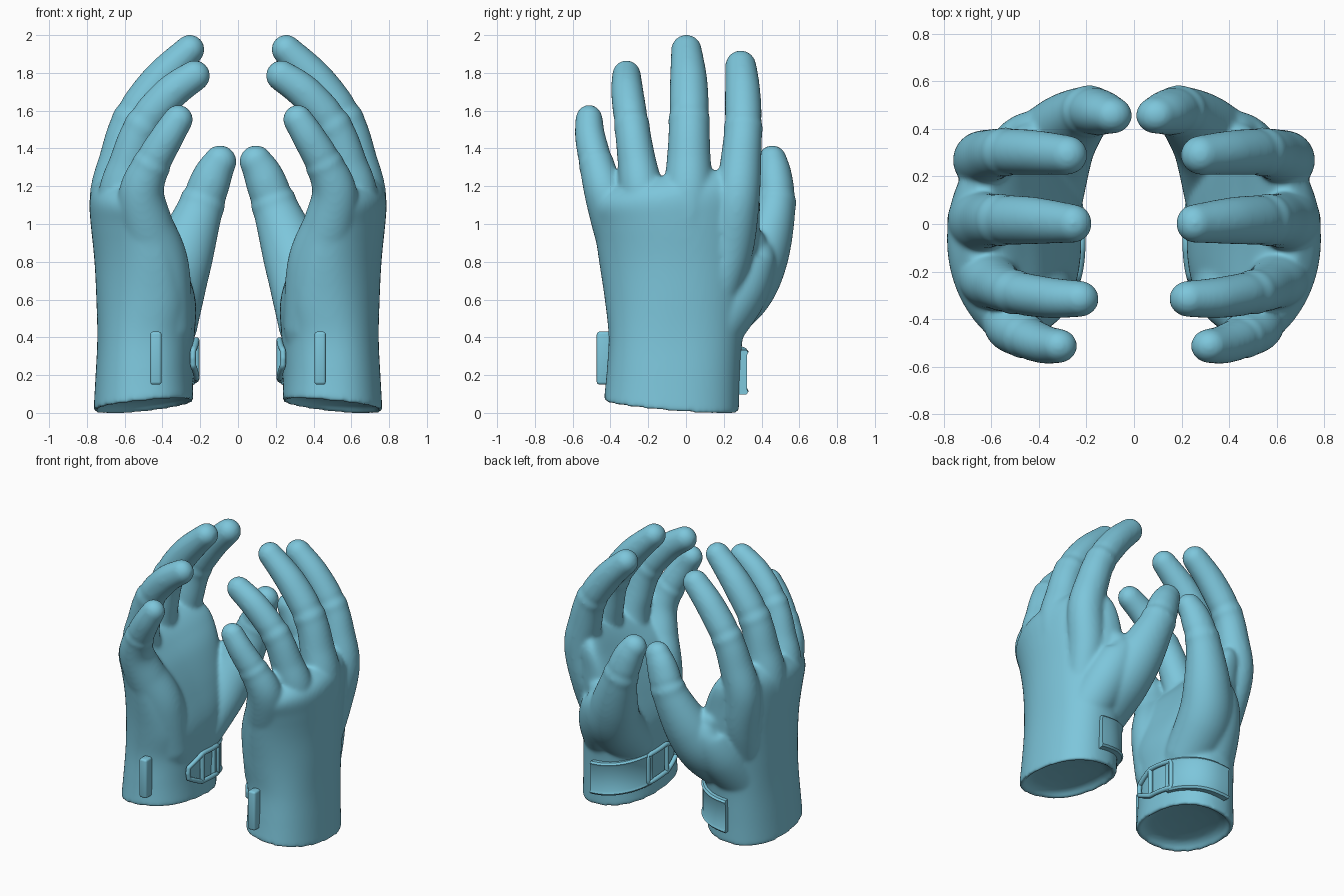
import bpy, bmesh, math
from mathutils import Vector

if "Cube" in bpy.data.objects:
    bpy.data.objects.remove(bpy.data.objects["Cube"])

mat = bpy.data.materials.new("sky_blue")
mat.diffuse_color = (0.205, 0.565, 0.71, 1)
mat.use_nodes = True
mat.node_tree.nodes["Principled BSDF"].inputs["Base Color"].default_value = mat.diffuse_color


def spline(rows, steps):
    """Catmull-Rom samples through rows of numbers."""
    out, n = [], len(rows)
    for i in range(n - 1):
        a, b, c, d = (rows[max(0, min(n - 1, j))] for j in (i - 1, i, i + 1, i + 2))
        for k in range(steps):
            t = k / steps
            out.append([0.5 * (2 * q + (r - p) * t + (2 * p - 5 * q + 4 * r - s) * t * t
                               + (3 * q - p - 3 * r + s) * t ** 3)
                        for p, q, r, s in zip(a, b, c, d)])
    return out + [list(rows[-1])]


def loft(bm, rings):
    vs = [[bm.verts.new(p) for p in ring] for ring in rings]
    n = len(vs[0])
    for a, b in zip(vs, vs[1:]):
        for i in range(n):
            j = (i + 1) % n
            bm.faces.new((a[i], a[j], b[j], b[i]))
    bm.faces.new(vs[0][::-1])
    bm.faces.new(vs[-1])


def finger(bm, pts, flat, joint, steps=14, n=28):
    """Round-ended tube along pts (x, y, z, radius) with a raised joint seam."""
    s = spline(pts, steps)
    rings = []

    def ring(c, t, r):
        u = (Vector((0, 1, 0)) - t * t.y).normalized()
        v = t.cross(u)
        rings.append([c + u * (r * flat * math.cos(2 * math.pi * i / n))
                      + v * (r * math.sin(2 * math.pi * i / n)) for i in range(n)])

    for i, p in enumerate(s):
        a, b = s[max(0, i - 1)], s[min(len(s) - 1, i + 1)]
        t = (Vector(b[:3]) - Vector(a[:3])).normalized()
        d = i / steps - joint
        seam = 1 + 0.05 * math.exp(-(d / 0.1) ** 2) - 0.04 * math.exp(-((d - 0.2) / 0.08) ** 2)
        if i == 0:      # rounded buried end
            for q in (.35, .75, .93):
                ring(Vector(p[:3]) - t * p[3] * math.sqrt(1 - q * q), t, p[3] * q)
        ring(Vector(p[:3]), t, p[3] * seam)
    c, r = Vector(s[-1][:3]), s[-1][3]
    for k in range(1, 8):
        q = k / 8 * math.pi / 2
        ring(c + t * r * math.sin(q), t, r * math.cos(q))
    loft(bm, rings)


def section(sec, a, scale=1.0, off=0.0):
    """Point on a hand cross-section, arched towards the palm by k."""
    z, x0, x1, y0, y1, k = sec
    e = 2 / 2.3
    c, s = math.cos(a), math.sin(a)
    u, v = math.copysign(abs(c) ** e, c), math.copysign(abs(s) ** e, s)
    x = (x0 + x1) / 2 + ((x1 - x0) / 2 * scale + off) * u - k * v * v
    y = (y0 + y1) / 2 + ((y1 - y0) / 2 * scale + off) * v
    low = max(0, 1 - z / 0.5)
    z += low * (-0.11 * (x - 0.5) - 0.09 * (y + 0.08))     # slanted cuff
    z += max(0, z - 0.9) * 0.3 * y                         # slanted knuckle row
    return Vector((x, y, z))


def finish(name, bm=None, ob=None):
    if bm:
        bmesh.ops.recalc_face_normals(bm, faces=bm.faces)
        me = bpy.data.meshes.new(name)
        bm.to_mesh(me)
        bm.free()
        ob = bpy.data.objects.new(name, me)
        bpy.context.collection.objects.link(ob)
    ob.data.materials.append(mat)
    return ob


def mirror(ob):
    ob.modifiers.new("pair", "MIRROR").use_mirror_merge = False


# --- glove: palm with recessed cuff, fingers and thumb fused together
palm = [(.035, .235, .765, -.435, .28, 0), (.2, .24, .755, -.42, .285, 0),
        (.4, .23, .745, -.41, .30, 0), (.6, .225, .75, -.43, .34, .03),
        (.8, .29, .76, -.46, .38, .07), (1.0, .385, .78, -.49, .39, .10),
        (1.12, .47, .787, -.51, .39, .115), (1.19, .53, .77, -.47, .36, .11),
        (1.24, .59, .73, -.38, .30, .09), (1.265, .63, .70, -.28, .22, .06)]
angles = [2 * math.pi * i / 64 for i in range(64)]
bm = bmesh.new()
cuff = [(.095, .2), (.09, .5), (.08, .75), (.06, .87), (.035, .92)]
rings = [[section((z,) + palm[0][1:], a, sc) for a in angles] for z, sc in cuff]
rings += [[section(s, a) for a in angles] for s in spline(palm, 8)]
loft(bm, rings)

index = [(.57, .14, .55, .11), (.60, .23, .85, .125), (.64, .27, 1.12, .122),
         (.60, .29, 1.33, .111), (.54, .303, 1.51, .102), (.41, .30, 1.7, .096),
         (.28, .29, 1.835, .085)]
middle = [(.59, .0, .7, .13), (.655, .01, 1.1, .132), (.62, .015, 1.35, .113),
          (.56, .017, 1.55, .104), (.42, .014, 1.755, .097), (.255, .002, 1.924, .079)]
ring_f = [(.53, -.13, .7, .13), (.61, -.22, 1.1, .132), (.57, -.26, 1.33, .11),
          (.50, -.287, 1.52, .099), (.36, -.31, 1.69, .093), (.23, -.315, 1.785, .083)]
little = [(.41, -.22, .45, .17), (.42, -.29, .78, .16), (.485, -.37, 1.0, .14),
          (.51, -.43, 1.17, .12), (.455, -.475, 1.32, .099), (.375, -.507, 1.46, .088),
          (.317, -.513, 1.553, .079)]
thumb = [(.39, .10, .46, .175), (.365, .285, .645, .19), (.295, .395, .83, .165),
         (.20, .47, 1.08, .122), (.137, .468, 1.25, .105), (.095, .458, 1.33, .088)]
# webbing between the thumb and the index finger
web = [(.53, .14, .45, .16), (.47, .27, .65, .165), (.42, .34, .82, .14), (.44, .34, .9, .085)]
for pts, flat, joint in ((index, .98, 4), (middle, 1.03, 3), (ring_f, .93, 3),
                         (little, .92, 4), (thumb, .9, 3.2), (web, 1, 99)):
    finger(bm, pts, flat, joint)
glove = finish("glove", bm)
m = glove.modifiers.new("fuse", "REMESH")
m.mode = "VOXEL"
m.voxel_size = 0.011
m.use_smooth_shade = True
m = glove.modifiers.new("soften", "SMOOTH")
m.factor, m.iterations = 0.5, 18
mirror(glove)

# --- wrist strap, wrapped on the cuff; a = 0 is the palm side, positive to the thumb
wrist = palm[1][1:]


def on_wrist(a, z, off):
    p = section((.2,) + wrist, math.pi - a, 1, off + .01 * max(0, a))
    return Vector((p.x, p.y, z - 0.04 * max(0, a)))


bm = bmesh.new()
rings = []
prof = [(.165, -.03), (.165, .02), (.178, .03), (.195, .022), (.37, .022),
        (.387, .03), (.40, .02), (.40, -.03)]
for i in range(33):
    a = 0.28 + i / 32 * 1.4
    rings.append([on_wrist(a, z, o) for z, o in prof])
loft(bm, rings)
strap = finish("wrist_strap", bm)


# --- buckle frame bars
def bar(name, corners, cyclic):
    cu = bpy.data.curves.new(name, "CURVE")
    cu.dimensions = "3D"
    cu.bevel_depth, cu.bevel_resolution, cu.use_fill_caps = 0.016, 3, True
    ends = corners + corners[:1] if cyclic else corners
    pts = []
    for (a, z), (b, w) in zip(ends, ends[1:]):
        pts += [on_wrist(a + (b - a) * k / 8, z + (w - z) * k / 8, .02) for k in range(8)]
    if not cyclic:
        pts.append(on_wrist(*ends[-1], .02))
    sp = cu.splines.new("POLY")
    sp.points.add(len(pts) - 1)
    for p, co in zip(sp.points, pts):
        p.co = (*co, 1)
    sp.use_cyclic_u = cyclic
    ob = bpy.data.objects.new(name, cu)
    bpy.context.collection.objects.link(ob)
    bpy.ops.object.select_all(action="DESELECT")
    ob.select_set(True)
    bpy.context.view_layer.objects.active = ob
    bpy.ops.object.convert(target="MESH")
    return finish(name, ob=bpy.context.view_layer.objects.active)


frame = bar("buckle_frame", [(-.38, .25), (-.4, .29), (-.38, .33), (-.05, .385), (.4, .385),
                             (.4, .185), (-.05, .185)], True)
divider = bar("buckle_divider", [(-.05, .185), (-.05, .385)], False)

# --- strap tab on the little-finger side of the cuff
bm = bmesh.new()
bmesh.ops.create_cube(bm, size=1)
for v in bm.verts:
    v.co = Vector((.435 + v.co.x * .06, -.435 + v.co.y * .075, .29 + v.co.z * .28))
bmesh.ops.bevel(bm, geom=bm.edges[:], offset=.014, segments=3, affect="EDGES", profile=.5)
tab = finish("strap_tab", bm)

for ob in (strap, frame, divider, tab):
    bpy.ops.object.select_all(action="DESELECT")
    ob.select_set(True)
    bpy.context.view_layer.objects.active = ob
    bpy.ops.object.shade_smooth_by_angle(angle=math.radians(40))
    mirror(ob)
